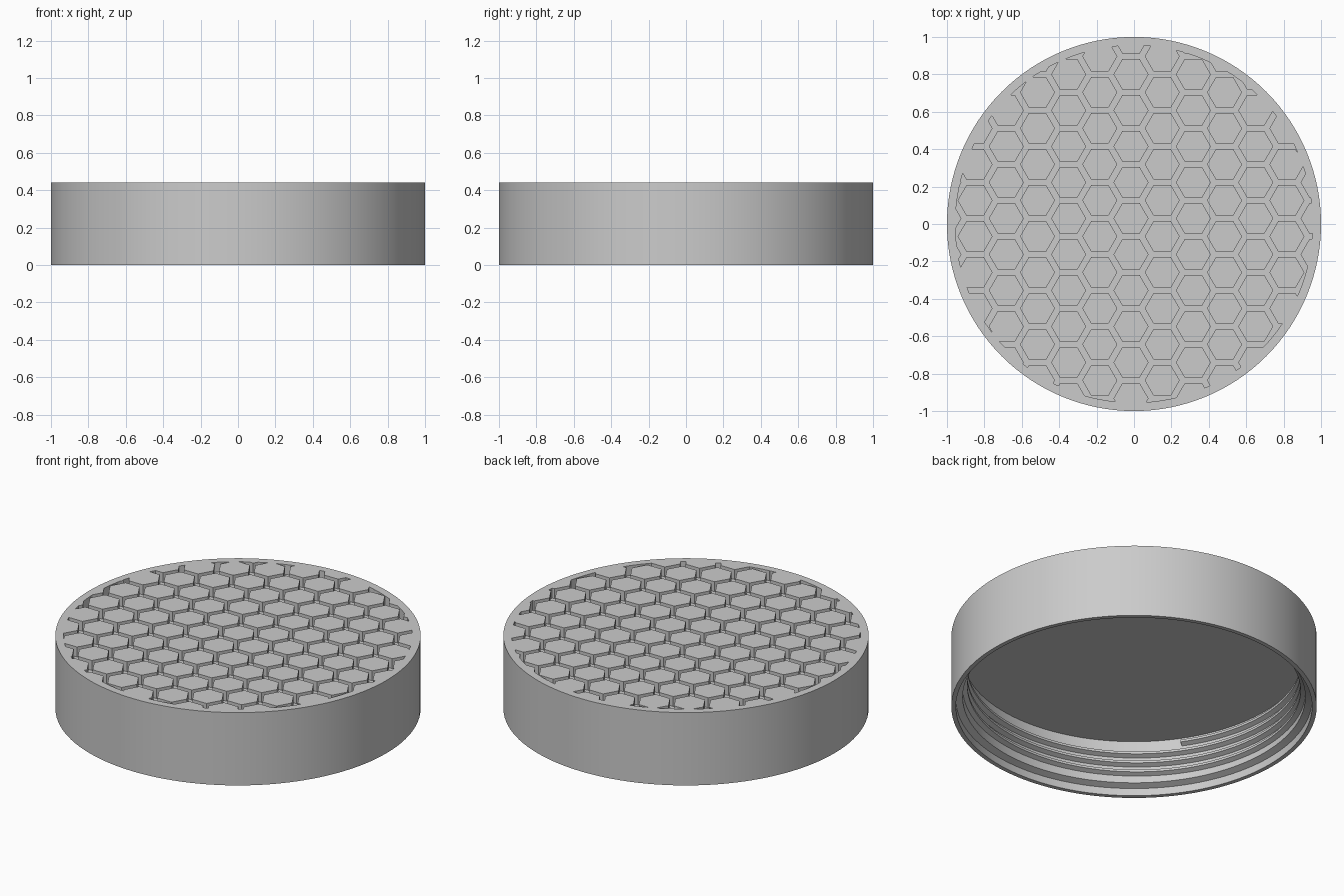
import bpy, bmesh, math

SEGMENTS = 128
HEIGHT = 0.44
GROOVE_DEPTH = 0.06
PITCH = 0.1925          # distance between neighbouring hexagon centres
APOTHEM = 0.081

if "Cube" in bpy.data.objects:
    bpy.data.objects.remove(bpy.data.objects["Cube"], do_unlink=True)

grey = bpy.data.materials.new("plain grey")
grey.use_nodes = True
grey.diffuse_color = (0.6, 0.6, 0.6, 1)
grey.node_tree.nodes["Principled BSDF"].inputs["Base Color"].default_value = (0.6, 0.6, 0.6, 1)


def finish(name, bm):
    """Turn a bmesh into a linked object."""
    bmesh.ops.recalc_face_normals(bm, faces=bm.faces)
    mesh = bpy.data.meshes.new(name)
    bm.to_mesh(mesh)
    bm.free()
    mesh.materials.append(grey)
    obj = bpy.data.objects.new(name, mesh)
    bpy.context.collection.objects.link(obj)
    return obj


def lathe(bm, profile):
    """Revolve a profile about z and cap both ends."""
    rings = []
    for r, z in profile:
        angles = [math.tau * i / SEGMENTS for i in range(SEGMENTS)]
        rings.append([bm.verts.new((r * math.cos(a), r * math.sin(a), z)) for a in angles])
    for a, b in zip(rings, rings[1:]):
        for i in range(SEGMENTS):
            j = (i + 1) % SEGMENTS
            bm.faces.new((a[i], a[j], b[j], b[i]))
    bm.faces.new(rings[0])
    bm.faces.new(rings[-1])


def hex_prism(bm, x, y, z0, z1):
    r = APOTHEM / math.cos(math.pi / 6)
    pts = [(x + r * math.cos(math.pi * i / 3), y + r * math.sin(math.pi * i / 3)) for i in range(6)]
    low = [bm.verts.new((px, py, z0)) for px, py in pts]
    high = [bm.verts.new((px, py, z1)) for px, py in pts]
    bm.faces.new(low)
    bm.faces.new(high)
    for i in range(6):
        j = (i + 1) % 6
        bm.faces.new((low[i], low[j], high[j], high[i]))


def subtract(obj, cutter):
    """Cut one object from another, bake the result and drop the cutter."""
    mod = obj.modifiers.new("cut", "BOOLEAN")
    mod.operation = "DIFFERENCE"
    mod.solver = "EXACT"
    mod.object = cutter
    bpy.context.view_layer.update()
    graph = bpy.context.evaluated_depsgraph_get()
    mesh = bpy.data.meshes.new_from_object(obj.evaluated_get(graph))
    obj.modifiers.clear()
    obj.data = mesh
    bpy.data.objects.remove(cutter, do_unlink=True)


# Lid shell: flat top, thin lip and stepped inner wall
bm = bmesh.new()
lathe(bm, [(1, HEIGHT), (1, 0), (0.975, 0), (0.975, 0.045), (0.938, 0.06), (0.938, 0.32)])
lid = finish("lid_shell", bm)

# Honeycomb groove: a disc less the hexagon islands
floor = HEIGHT - GROOVE_DEPTH
bm = bmesh.new()
lathe(bm, [(0.955, floor), (0.955, HEIGHT + 0.1)])
groove = finish("groove_cutter", bm)

bm = bmesh.new()
step = PITCH * math.cos(math.pi / 6)
for col in range(-6, 7):
    x = -0.016 + col * step
    for row in range(-6, 7):
        y = 0.03 + (row + 0.5 * (col % 2)) * PITCH
        if math.hypot(x, y) < 1.1:
            hex_prism(bm, x, y, floor - 0.05, HEIGHT + 0.2)
islands = finish("hexagon_cutter", bm)
subtract(groove, islands)
subtract(lid, groove)

# Screw thread: a trapezoid swept along a helix on the inner wall
bm = bmesh.new()
section = [(0.945, -0.022), (0.912, -0.007), (0.912, 0.007), (0.945, 0.022)]
TURNS, LEAD = 3.6, 0.057
count = int(TURNS * SEGMENTS)
previous = None
for i in range(count + 1):
    a = math.tau * i / SEGMENTS
    z = 0.085 + LEAD * i / SEGMENTS
    ring = [bm.verts.new((r * math.cos(a), r * math.sin(a), z + dz)) for r, dz in section]
    if previous:
        for k in range(4):
            n = (k + 1) % 4
            bm.faces.new((previous[k], previous[n], ring[n], ring[k]))
    else:
        bm.faces.new(ring)
    previous = ring
bm.faces.new(previous)
thread = finish("screw_thread", bm)

# Smooth the round walls, keep the edges crisp
for obj in (lid, thread):
    bpy.ops.object.select_all(action="DESELECT")
    obj.select_set(True)
    bpy.context.view_layer.objects.active = obj
    bpy.ops.object.shade_smooth_by_angle(angle=math.radians(20))
